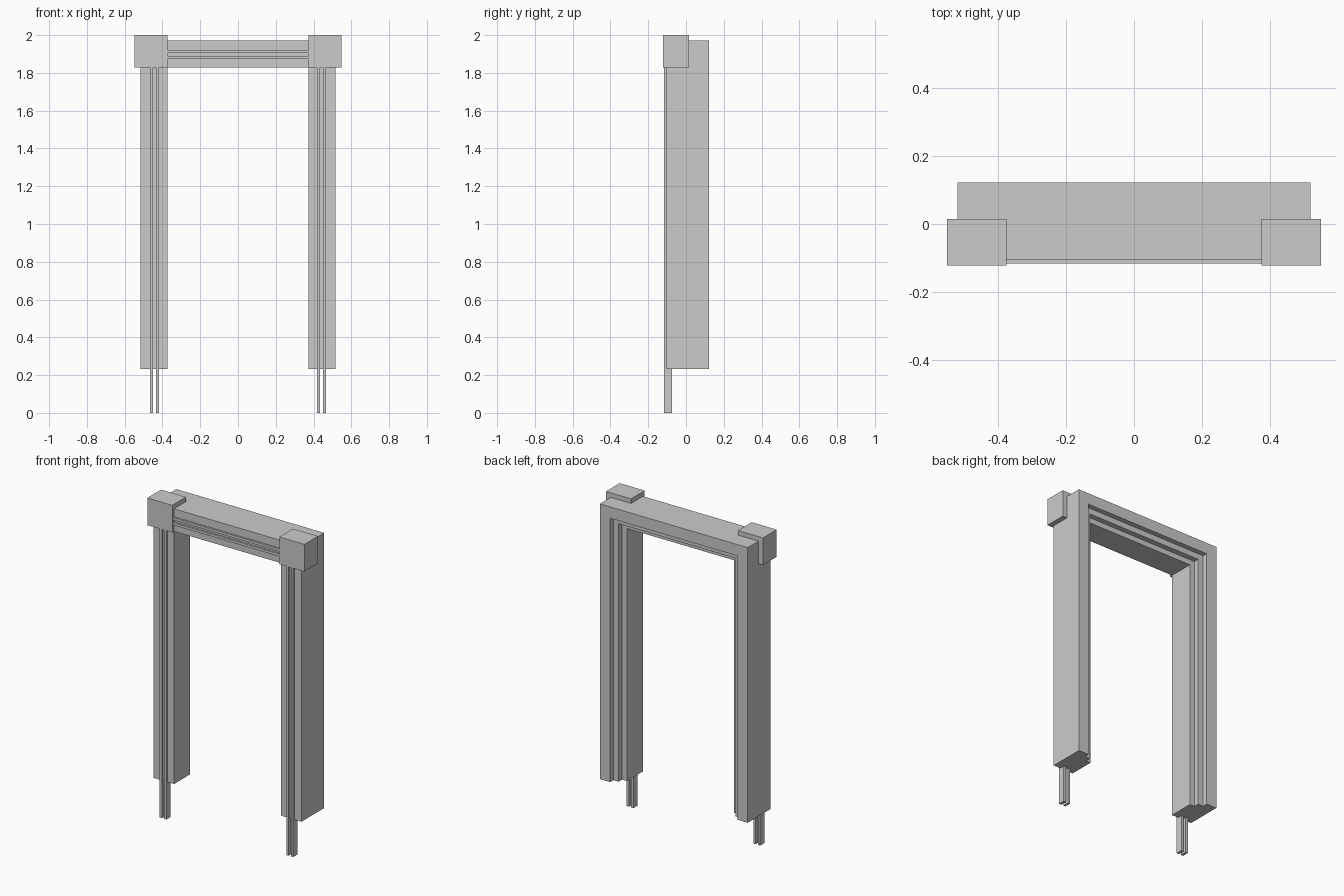
import bpy, bmesh

if "Cube" in bpy.data.objects:
    bpy.data.objects.remove(bpy.data.objects["Cube"])

INNER_X, INNER_Z = 0.374, 1.828      # opening half width and height
BOTTOM = 0.232                       # lower end of the jambs


def finish(name, bm):
    bmesh.ops.recalc_face_normals(bm, faces=bm.faces)
    mesh = bpy.data.meshes.new(name)
    bm.to_mesh(mesh)
    bm.free()
    obj = bpy.data.objects.new(name, mesh)
    bpy.context.collection.objects.link(obj)
    return obj


def portal(name, profile, z0):
    """Sweep an (offset from opening, y) profile up, across and down with mitred corners."""
    bm = bmesh.new()
    rings = []
    for side, top in ((-1, False), (-1, True), (1, True), (1, False)):
        rings.append([bm.verts.new((side * (INNER_X + d), y, INNER_Z + d if top else z0))
                      for d, y in profile])
    n = len(profile)
    for a, b in zip(rings, rings[1:]):
        for i in range(n):
            j = (i + 1) % n
            bm.faces.new((a[i], a[j], b[j], b[i]))
    bm.faces.new(rings[0])
    bm.faces.new(rings[-1])
    return finish(name, bm)


def box(name, x0, x1, y0, y1, z0, z1):
    bm = bmesh.new()
    bmesh.ops.create_cube(bm, size=1)
    for v in bm.verts:
        v.co = (x1 if v.co.x > 0 else x0, y1 if v.co.y > 0 else y0, z1 if v.co.z > 0 else z0)
    return finish(name, bm)


# Door frame with a two-step rebate on the back inner edge
portal("door_frame", [(0, -0.104), (0.143, -0.104), (0.143, 0.122), (0.071, 0.122),
                      (0.071, 0.09), (0.034, 0.09), (0.034, 0.056), (0, 0.056)], BOTTOM)

# Raised trim strips: pairs on both jambs and across the header
for i, d in enumerate((0.045, 0.077)):
    y0, y1, w = -0.116, -0.074, 0.016
    portal(f"trim_strip_{i + 1}", [(d, y0), (d + w, y0), (d + w, y1), (d, y1)], 0)

# Corner blocks
for side, label in ((-1, "left"), (1, "right")):
    xs = sorted((side * INNER_X, side * 0.549))
    box(f"corner_block_{label}", *xs, -0.122, 0.015, INNER_Z, 2.0)
